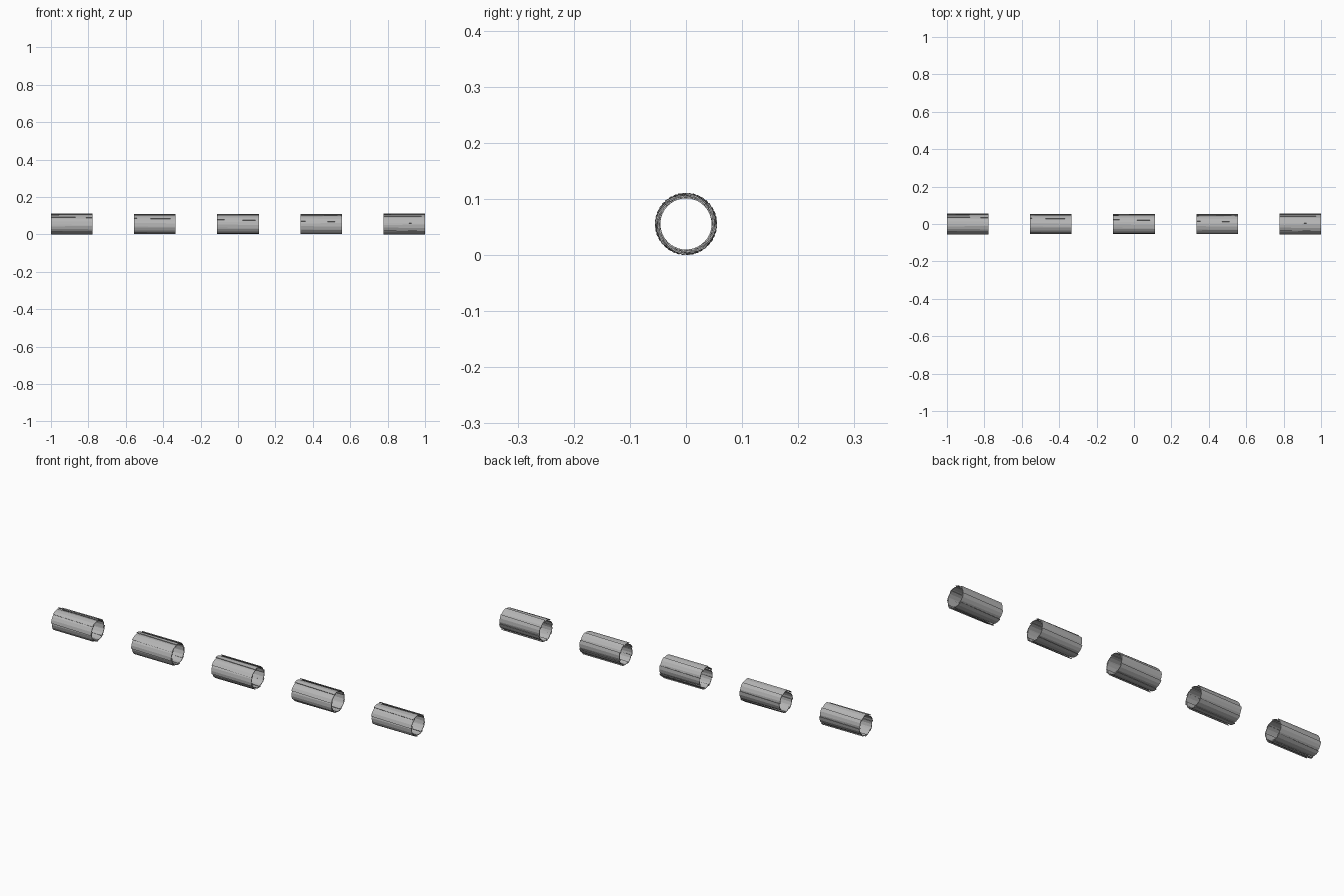
import bpy, bmesh, math

if "Cube" in bpy.data.objects:
    bpy.data.objects.remove(bpy.data.objects["Cube"])

LENGTH, RADIUS = 0.222, 0.0556
INNER, THICK = 0.0485, 0.003
STAVES, TUBES = 8, 5

# darker grey for the tubes
grey = bpy.data.materials.new("dark_grey")
grey.diffuse_color = (0.46, 0.46, 0.46, 1)
grey.use_nodes = True
grey.node_tree.nodes["Principled BSDF"].inputs["Base Color"].default_value = grey.diffuse_color


def point(x, r, a):
    return (x, r * math.cos(a), r * math.sin(a))


def make_tube(index):
    bm = bmesh.new()
    step = 2 * math.pi / STAVES
    for s in range(STAVES):
        start = s * step + index * step / TUBES
        # each overlapping stave runs from the inner to the outer radius, slightly tapered
        rings = []
        for x, lap in ((-LENGTH / 2, 0.05), (LENGTH / 2, 0.14)):
            outer, inner = [], []
            for k in range(4):
                t = k / 3
                a = start + step * (-lap + t * (1 + 2 * lap))
                r = INNER + (RADIUS - INNER) * t
                outer.append(bm.verts.new(point(x, r, a)))
                inner.append(bm.verts.new(point(x, r - THICK, a)))
            rings.append(outer + inner[::-1])
        n = len(rings[0])
        for k in range(n):
            j = (k + 1) % n
            bm.faces.new((rings[0][k], rings[0][j], rings[1][j], rings[1][k]))
        # end strips close the stave
        for ring in rings:
            for k in range(3):
                bm.faces.new((ring[k], ring[k + 1], ring[n - 2 - k], ring[n - 1 - k]))
    bmesh.ops.recalc_face_normals(bm, faces=bm.faces)
    mesh = bpy.data.meshes.new("stave_tube")
    bm.to_mesh(mesh)
    bm.free()
    mesh.materials.append(grey)
    obj = bpy.data.objects.new(f"stave_tube_{index + 1}", mesh)
    bpy.context.collection.objects.link(obj)
    spacing = (2 - LENGTH) / (TUBES - 1)
    obj.location = (-1 + LENGTH / 2 + index * spacing, 0, RADIUS)


# row of five open tubes, each turned a little further
for i in range(TUBES):
    make_tube(i)
